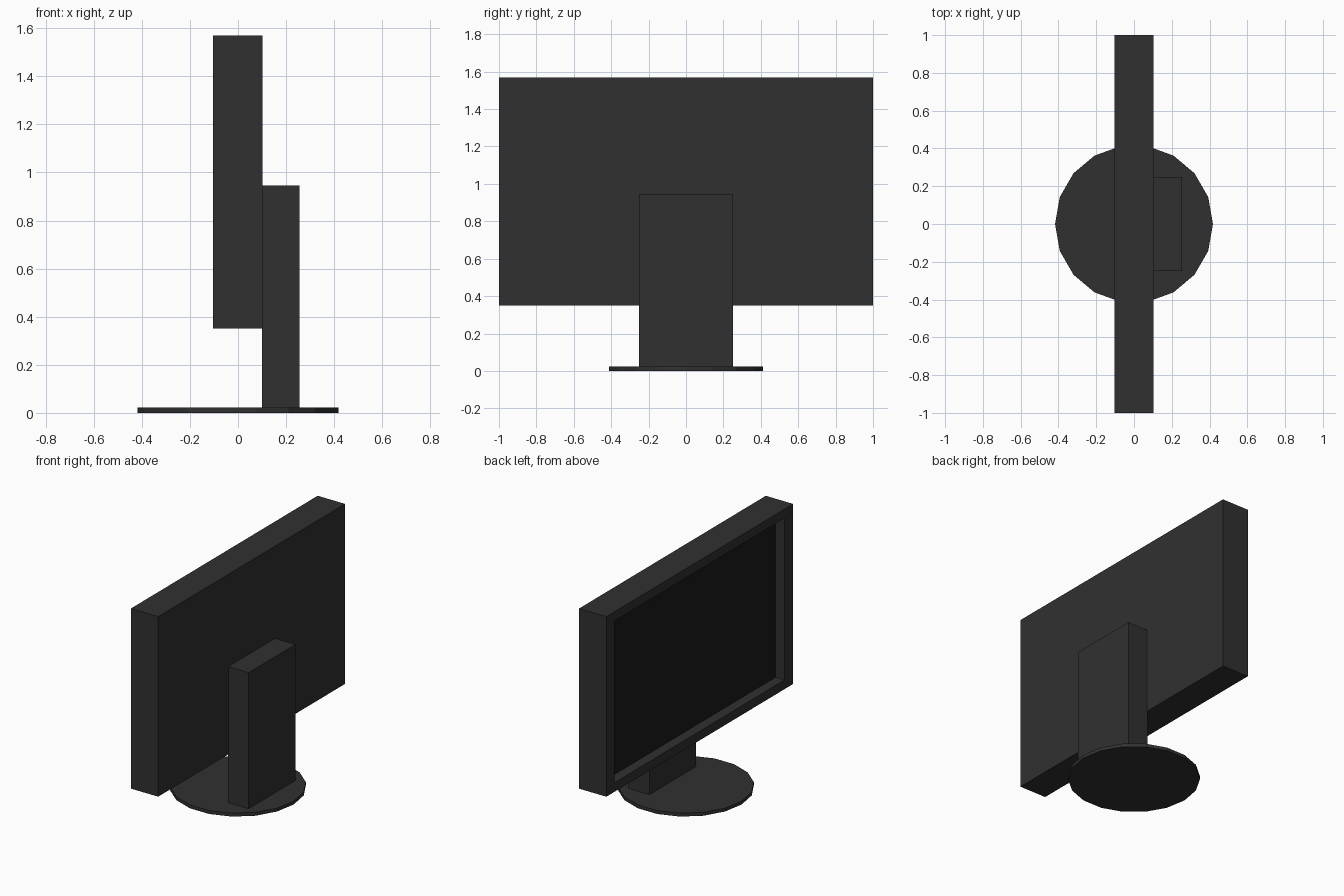
import bpy, bmesh
from mathutils import Vector

if "Cube" in bpy.data.objects:
    bpy.data.objects.remove(bpy.data.objects["Cube"])


def material(name, value):
    mat = bpy.data.materials.new(name)
    mat.diffuse_color = (value, value, value, 1)
    mat.use_nodes = True
    mat.node_tree.nodes["Principled BSDF"].inputs["Base Color"].default_value = mat.diffuse_color
    return mat


casing = material("dark_casing", 0.03)
glass = material("black_screen", 0.011)


def finish(name, bm, *mats):
    mesh = bpy.data.meshes.new(name)
    bm.normal_update()
    bm.to_mesh(mesh)
    bm.free()
    obj = bpy.data.objects.new(name, mesh)
    bpy.context.collection.objects.link(obj)
    for mat in mats:
        mesh.materials.append(mat)
    return obj


def box(lo, hi):
    bm = bmesh.new()
    lo, hi = Vector(lo), Vector(hi)
    bmesh.ops.create_cube(bm, size=1)
    bmesh.ops.scale(bm, vec=hi - lo, verts=bm.verts)
    bmesh.ops.translate(bm, vec=(lo + hi) / 2, verts=bm.verts)
    bm.normal_update()
    return bm


# Monitor casing: the -x face is inset to a bezel, then pushed in for the screen
bm = box((-0.103, -1, 0.35), (0.102, 1, 1.57))
screen = min(bm.faces, key=lambda f: f.calc_center_median().x)
bmesh.ops.inset_individual(bm, faces=[screen], thickness=0.05)
mid = screen.calc_center_median()
for v in screen.verts:
    v.co.y = 0.91 if v.co.y > 0 else -0.91
    v.co.z = mid.z + (0.548 if v.co.z > mid.z else -0.548)
wall = bmesh.ops.extrude_discrete_faces(bm, faces=[screen])
screen = wall["faces"][0]
bmesh.ops.translate(bm, vec=(0.068, 0, 0), verts=screen.verts)
screen.material_index = 1
finish("monitor_casing", bm, casing, glass)

# Upright stand behind the casing
finish("stand_column", box((0.1, -0.25, 0.02), (0.255, 0.25, 0.945)), casing)

# Flat 18-sided base disc, with a corner pointing along +x
bpy.ops.mesh.primitive_cylinder_add(vertices=18, radius=0.418, depth=0.023,
                                    location=(0, 0, 0.0115),
                                    rotation=(0, 0, 1.5707963))
base = bpy.context.object
base.name = "base_disc"
# The primitive starts at +y, so the quarter turn brings a corner onto the x axis
base.data.materials.append(casing)
